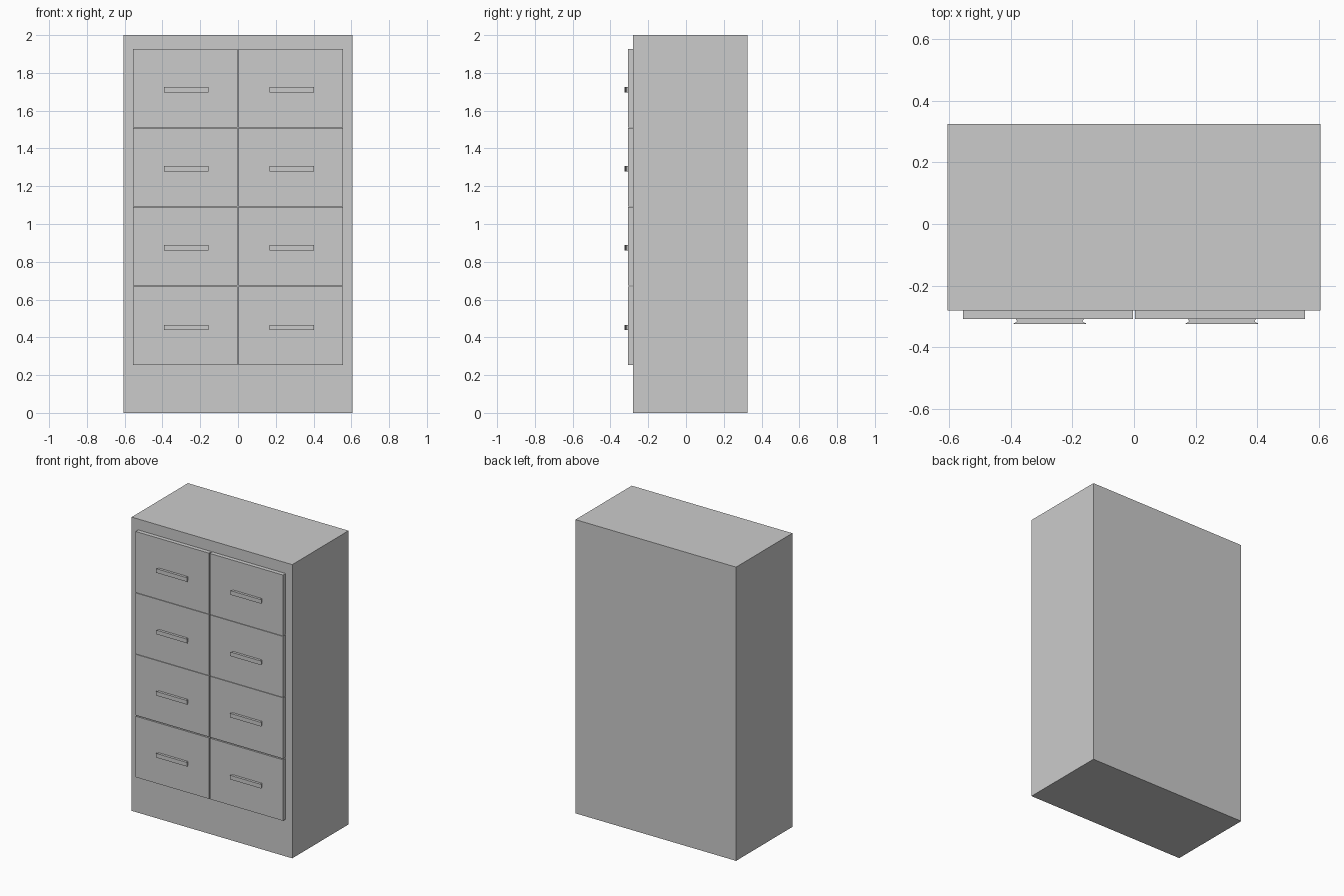
import bpy, bmesh

cube = bpy.data.objects.get("Cube")
if cube:
    bpy.data.objects.remove(cube)

grey = bpy.data.materials.new("plain grey")
grey.use_nodes = True
colour = (0.6, 0.6, 0.6, 1)
grey.diffuse_color = colour
grey.node_tree.nodes["Principled BSDF"].inputs["Base Color"].default_value = colour


def prism(name, outline, z0, z1):
    """Extrude an outline in the xy plane from z0 up to z1."""
    bm = bmesh.new()
    face = bm.faces.new([bm.verts.new((x, y, z0)) for x, y in outline])
    new = bmesh.ops.extrude_face_region(bm, geom=[face])["geom"]
    verts = [v for v in new if isinstance(v, bmesh.types.BMVert)]
    bmesh.ops.translate(bm, verts=verts, vec=(0, 0, z1 - z0))
    bmesh.ops.recalc_face_normals(bm, faces=bm.faces)
    mesh = bpy.data.meshes.new(name)
    bm.to_mesh(mesh)
    bm.free()
    mesh.materials.append(grey)
    obj = bpy.data.objects.new(name, mesh)
    bpy.context.collection.objects.link(obj)
    return obj


def box(name, x0, x1, y0, y1, z0, z1):
    return prism(name, [(x0, y0), (x1, y0), (x1, y1), (x0, y1)], z0, z1)


BODY_FRONT, DRAWER_FRONT, HANDLE_FRONT = -0.28, -0.308, -0.325

# Cabinet carcass
box("cabinet_body", -0.605, 0.605, BODY_FRONT, 0.325, 0, 2)

# Half outline of a handle: wide grip, pinched neck, flared foot
half = [(0.118, HANDLE_FRONT), (0.117, -0.322), (0.108, -0.318),
        (0.106, -0.314), (0.111, DRAWER_FRONT)]

# Four rows of paired drawers, each with a pull handle
for row, bottom in enumerate((0.253, 0.675, 1.093, 1.511)):
    top = bottom + 0.415
    for side, x0, x1, grip_x in (("right", -0.555, -0.003, -0.273),
                                 ("left", 0.003, 0.555, 0.285)):
        label = f"{side}_{row + 1}"
        box("drawer_front_" + label, x0, x1, DRAWER_FRONT, BODY_FRONT, bottom, top)
        outline = [(grip_x + x, y) for x, y in half]
        outline += [(grip_x - x, y) for x, y in reversed(half)]
        middle = bottom + 0.199
        prism("handle_" + label, outline, middle - 0.014, middle + 0.014)
